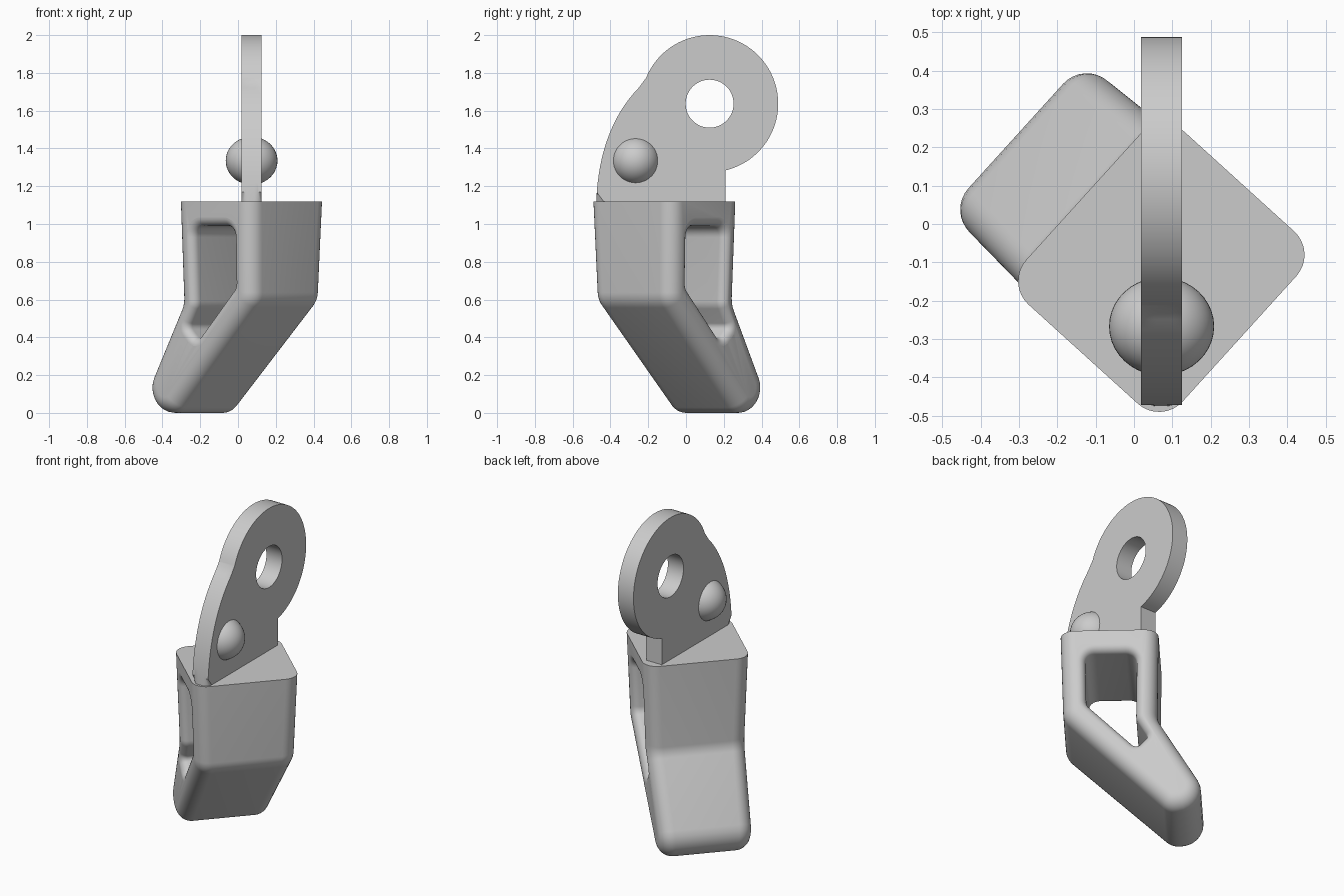
import bpy, bmesh
from math import sin, cos, tan, pi, radians, atan2
from mathutils import Vector, Matrix

cube = bpy.data.objects.get("Cube")
if cube:
    bpy.data.objects.remove(cube, do_unlink=True)

GREY = (0.6, 0.6, 0.6, 1)
mat = bpy.data.materials.new("plain grey")
mat.use_nodes = True
mat.diffuse_color = GREY
mat.node_tree.nodes["Principled BSDF"].inputs["Base Color"].default_value = GREY

TOP = 1.12           # height of the socket's flat top
TURN = radians(47.8)  # yaw of the socket


def make(name, bm):
    bmesh.ops.recalc_face_normals(bm, faces=bm.faces)
    me = bpy.data.meshes.new(name)
    bm.to_mesh(me)
    bm.free()
    me.materials.append(mat)
    ob = bpy.data.objects.new(name, me)
    bpy.context.collection.objects.link(ob)
    return ob


def cut(ob, cutter):
    mod = ob.modifiers.new("cut", 'BOOLEAN')
    mod.operation = 'DIFFERENCE'
    mod.solver = 'EXACT'
    mod.object = cutter
    bpy.context.view_layer.objects.active = ob
    bpy.ops.object.modifier_apply(modifier=mod.name)
    bpy.data.objects.remove(cutter, do_unlink=True)


def smooth(ob):
    bpy.ops.object.select_all(action='DESELECT')
    ob.select_set(True)
    bpy.context.view_layer.objects.active = ob
    bpy.ops.object.shade_smooth_by_angle(angle=radians(32))


def fillet(corners, steps=8):
    """Round a counter-clockwise polygon; returns (point, outward normal) pairs."""
    out = []
    n = len(corners)
    for i, (x, y, r) in enumerate(corners):
        p = Vector((x, y))
        a = (p - Vector(corners[i - 1][:2])).normalized()
        b = (Vector(corners[(i + 1) % n][:2]) - p).normalized()
        turn = atan2(a.x * b.y - a.y * b.x, a.dot(b))
        side = 1 if turn > 0 else -1
        normal = Vector((a.y, -a.x))
        centre = p - a * r * tan(abs(turn) / 2) - normal * r * side
        for k in range(steps + 1):
            d = Matrix.Rotation(turn * k / steps, 2) @ normal
            out.append((centre + d * r * side, d))
    return out


def loft(profile, sections):
    """Skin offset copies of a profile across the tapering width."""
    bm = bmesh.new()
    rings = []
    for sign, depth, grow in sections:
        ring = []
        for p, nrm in profile:
            q = p + nrm * grow
            half = 0.262 + 0.037 * q.y
            ring.append(bm.verts.new((sign * (half - depth) - 0.037, q.x, q.y)))
        rings.append(ring)
    n = len(profile)
    for r0, r1 in zip(rings, rings[1:]):
        for i in range(n):
            j = (i + 1) % n
            bm.faces.new((r0[i], r0[j], r1[j], r1[i]))
    bm.faces.new(rings[0])
    bm.faces.new(rings[-1])
    return bm


def rounded_sections(r, direction, steps=8):
    """Quarter-round run from one side face to the other."""
    half = []
    for k in range(steps, -1, -1):
        a = pi / 2 * k / steps
        half.append((r * (1 - sin(a)), direction * r * (1 - cos(a))))
    return [(-1, t, d) for t, d in half] + [(1, t, d) for t, d in reversed(half)]


# Bent socket with rounded side edges, trimmed flat on top
body_profile = fillet([(0.2, 0, 0.1), (0.48, 0, 0.13), (0.138, 0.58, 0.12),
                       (0.148, 1.3, 0.09), (-0.41, 1.3, 0.09), (-0.39, 0.59, 0.12)])
bm = loft(body_profile, rounded_sections(0.083, -1))
res = bmesh.ops.bisect_plane(bm, geom=bm.verts[:] + bm.edges[:] + bm.faces[:],
                             plane_co=(0, 0, TOP), plane_no=(0, 0, 1), clear_outer=True)
rim = [e for e in res["geom_cut"] if isinstance(e, bmesh.types.BMEdge)]
bmesh.ops.edgeloop_fill(bm, edges=rim)
socket = make("bent_socket", bm)

# Window through the socket, flared at both mouths
window_profile = fillet([(0.02, 0.385, 0.03), (0.088, 0.455, 0.03), (0.02, 0.57, 0.08),
                         (0.025, 0.99, 0.06), (-0.265, 0.99, 0.06), (-0.26, 0.665, 0.06)])
FLARE = 0.045
mouths = [(-1, -0.03, FLARE)] + rounded_sections(FLARE, 1) + [(1, -0.03, FLARE)]
window = make("window_cutter", loft(window_profile, mouths))
window.hide_render = True
cut(socket, window)
socket.rotation_euler.z = TURN
smooth(socket)

# Hanger plate: web and round eye in one outline
CX, CY, CZ, R, THICK = 0.072, 0.125, 1.637, 0.363, 0.107
outline = [(0.21, TOP - 0.002)]
start, end = radians(-76.4), radians(161.6)
for k in range(65):
    a = start + (end - start) * k / 64
    outline.append((CY + R * cos(a), CZ + R * sin(a)))
first_front = len(outline) - 1
p0, p1, p2 = Vector(outline[-1]), Vector((-0.46, 1.53)), Vector((-0.475, TOP - 0.002))
for k in range(1, 17):
    t = k / 16
    outline.append(tuple(p0 * (1 - t) ** 2 + p1 * 2 * t * (1 - t) + p2 * t * t))

bm = bmesh.new()
sides = [[bm.verts.new((CX + s * THICK / 2, y, z)) for y, z in outline] for s in (-1, 1)]
n = len(outline)
for i in range(n):
    j = (i + 1) % n
    bm.faces.new((sides[0][i], sides[0][j], sides[1][j], sides[1][i]))
for side in sides:
    bm.faces.new(side)
front = [bm.edges.get((s[i], s[i + 1])) for s in sides for i in range(first_front, n - 1)]
bmesh.ops.bevel(bm, geom=front, offset=0.04, segments=6, profile=0.5,
                affect='EDGES', clamp_overlap=False)
plate = make("hanger_plate", bm)

# Round eye hole
bm = bmesh.new()
bmesh.ops.create_cone(bm, cap_ends=True, segments=48, radius1=0.127, radius2=0.127, depth=0.4,
                      matrix=Matrix.Translation((CX, CY, CZ)) @ Matrix.Rotation(pi / 2, 4, 'Y'))
eye = make("eye_cutter", bm)
eye.hide_render = True
cut(plate, eye)
smooth(plate)

# Ball pin through the web
bm = bmesh.new()
bmesh.ops.create_uvsphere(bm, u_segments=40, v_segments=24, radius=1)
ball = make("ball_pin", bm)
ball.location = (CX, -0.267, 1.335)
ball.scale = (0.137, 0.128, 0.127)
smooth(ball)
